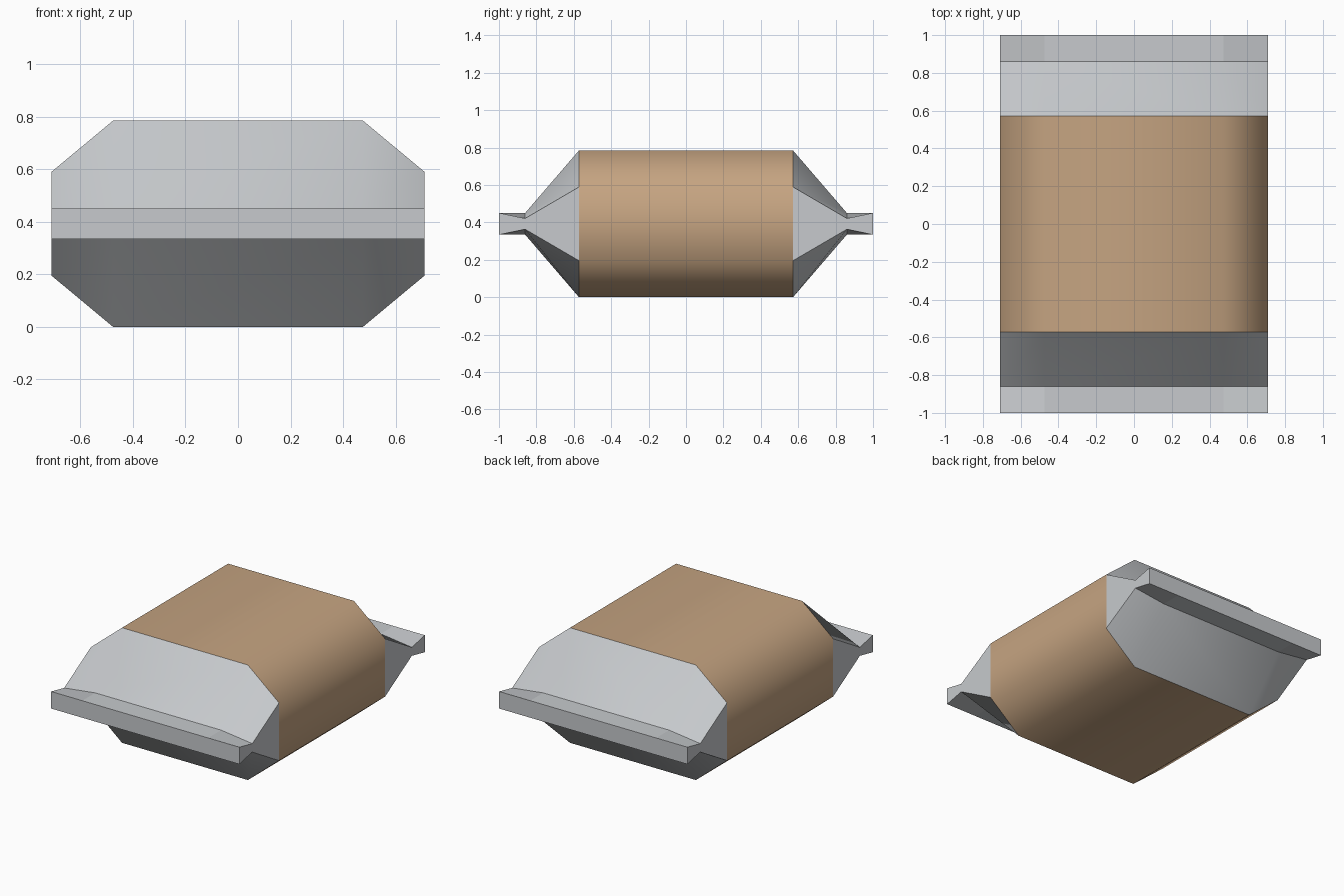
import bpy
import bmesh
import math

cube = bpy.data.objects.get("Cube")
if cube:
    bpy.data.objects.remove(cube, do_unlink=True)

MID = 0.3925      # height of the long axis
WIDE = 0.71       # half width
FLAT = 0.475      # half width of the flat top and bottom
BODY, NECK, TIP = 0.572, 0.86, 1.0


def material(name, rgb):
    mat = bpy.data.materials.new(name)
    mat.use_nodes = True
    mat.diffuse_color = (*rgb, 1)
    bsdf = mat.node_tree.nodes["Principled BSDF"]
    bsdf.inputs["Base Color"].default_value = (*rgb, 1)
    bsdf.inputs["Roughness"].default_value = 0.8
    return mat


tan = material("tan wrapper", (0.56, 0.37, 0.22))
silver = material("silver foil", (0.57, 0.59, 0.61))


def ring(y, high, low):
    """Eight-sided section: half height over the flat and at the sides."""
    quarter = [(WIDE, low), (FLAT, high), (-FLAT, high), (-WIDE, low)]
    top = [(x, y, MID + h) for x, h in quarter]
    bottom = [(x, y, MID - h) for x, h in reversed(quarter)]
    return top + bottom


def loft(name, start, end, mat, cap=False, smooth=0):
    bm = bmesh.new()
    a, b = ([bm.verts.new(p) for p in r] for r in (start, end))
    for i in range(len(a)):
        j = (i + 1) % len(a)
        bm.faces.new((a[i], a[j], b[j], b[i]))
    if cap:
        bm.faces.new(b)
    bmesh.ops.recalc_face_normals(bm, faces=bm.faces)
    # open sections: make sure the faces look away from the axis
    side = max(bm.faces, key=lambda f: abs(f.normal.x))
    if side.normal.x * side.calc_center_median().x < 0:
        bmesh.ops.reverse_faces(bm, faces=bm.faces)
    mesh = bpy.data.meshes.new(name)
    bm.to_mesh(mesh)
    bm.free()
    mesh.materials.append(mat)
    obj = bpy.data.objects.new(name, mesh)
    bpy.context.collection.objects.link(obj)
    if smooth:
        bpy.ops.object.select_all(action="DESELECT")
        obj.select_set(True)
        bpy.context.view_layer.objects.active = obj
        bpy.ops.object.shade_smooth_by_angle(angle=math.radians(smooth))
    return obj


# Wrapped middle
loft("body_wrapper", ring(-BODY, MID, 0.197), ring(BODY, MID, 0.197), tan, smooth=60)

# Pinched shoulders and flared tabs at both ends
for label, s in (("front", -1), ("back", 1)):
    neck = ring(s * NECK, 0.058, 0.029)
    loft(label + "_shoulder", ring(s * BODY, MID, 0.197), neck, silver, smooth=60)
    loft(label + "_tab", neck, ring(s * TIP, 0.058, 0.058), silver, cap=True)
